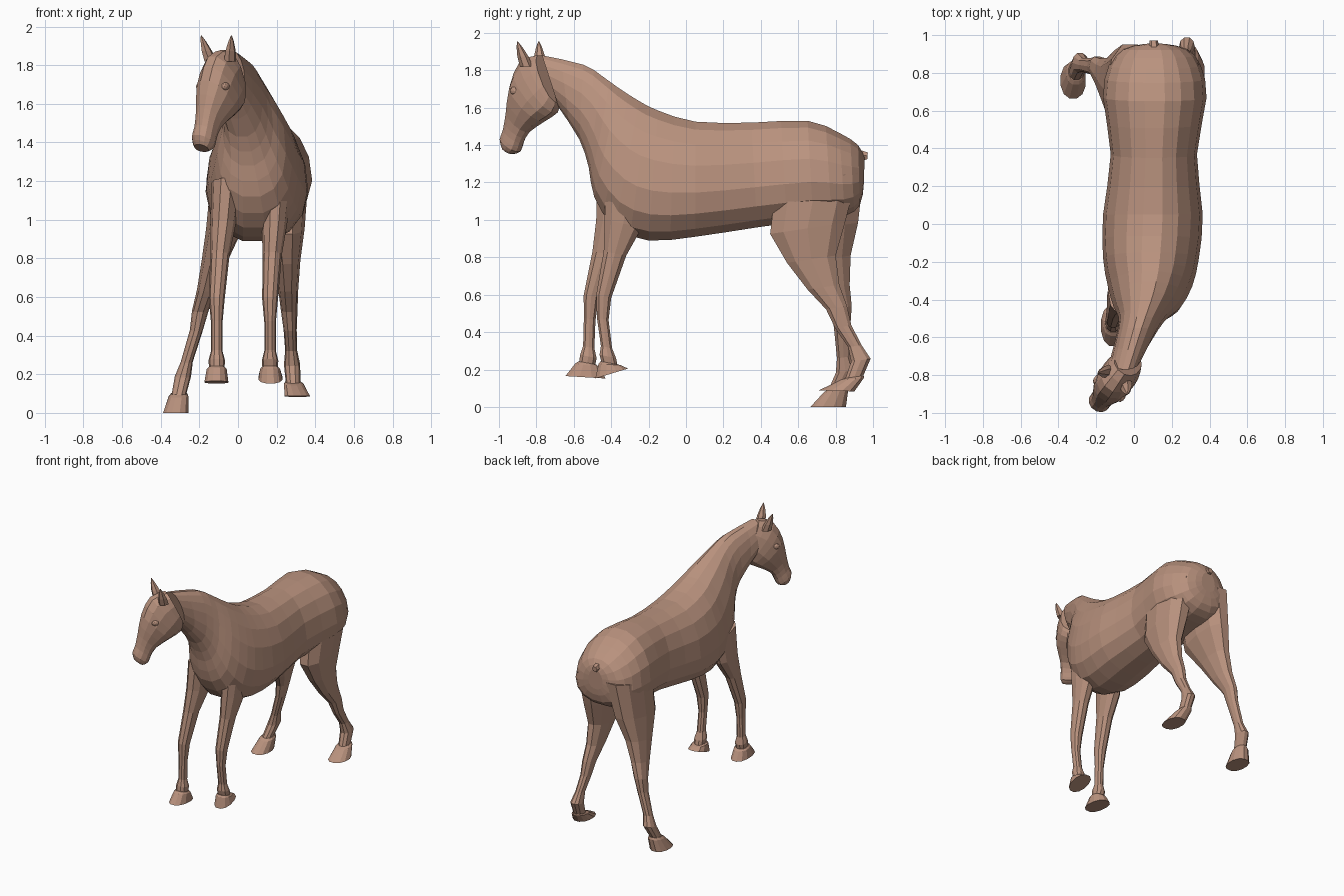
import bpy, bmesh, math
from mathutils import Vector, Matrix

if "Cube" in bpy.data.objects:
    bpy.data.objects.remove(bpy.data.objects["Cube"])

coat = bpy.data.materials.new("brown coat")
coat.diffuse_color = (0.49, 0.29, 0.21, 1)
coat.use_nodes = True
coat.node_tree.nodes["Principled BSDF"].inputs["Base Color"].default_value = coat.diffuse_color


def finish(name, bm, matrix=None):
    bmesh.ops.recalc_face_normals(bm, faces=bm.faces)
    mesh = bpy.data.meshes.new(name)
    bm.to_mesh(mesh)
    bm.free()
    mesh.materials.append(coat)
    ob = bpy.data.objects.new(name, mesh)
    bpy.context.collection.objects.link(ob)
    if matrix:
        ob.matrix_world = matrix
    return ob


def refine(rings):
    """Insert a smooth in-between ring at every gap."""
    out = []
    for i in range(len(rings) - 1):
        p, q = rings[i], rings[i + 1]
        o, r = rings[max(i - 1, 0)], rings[min(i + 2, len(rings) - 1)]
        out += [p, [(9 * (b + c) - a - d) / 16 for a, b, c, d in zip(o, p, q, r)]]
    return out + [rings[-1]]


def loft(name, rings, sides=12, egg=0.0, power=0.9, matrix=None):
    """Ring = centre x, front/top y z, back/bottom y z, half width."""
    bm = bmesh.new()
    loops = []
    for x, ya, za, yb, zb, w in rings:
        a, b = Vector((x, ya, za)), Vector((x, yb, zb))
        loop = []
        for k in range(sides):
            t = 2 * math.pi * (k + 0.5) / sides
            c = math.copysign(abs(math.cos(t)) ** power, math.cos(t))
            s = math.copysign(abs(math.sin(t)) ** power, math.sin(t))
            c /= math.cos(math.pi / sides) ** power
            p = (a + b) / 2 + (a - b) / 2 * c
            p.x += w * s * (1 - egg * c)
            loop.append(bm.verts.new(p))
        loops.append(loop)
    for l, m in zip(loops, loops[1:]):
        for k in range(sides):
            j = (k + 1) % sides
            bm.faces.new((l[k], l[j], m[j], m[k]))
    bm.faces.new(loops[0])
    bm.faces.new(loops[-1])
    return finish(name, bm, matrix)


# Trunk and neck, rump to poll
trunk = [
    (.11, .955, 1.33, .95, 1.18, .06),
    (.11, .92, 1.40, .93, 1.08, .17),
    (.11, .82, 1.465, .85, 1.02, .24),
    (.11, .65, 1.53, .68, 1.0, .27),
    (.105, .35, 1.52, .38, .96, .225),
    (.10, .05, 1.525, .05, .91, .26),
    (.09, -.15, 1.585, -.20, .89, .25),
    (.085, -.25, 1.635, -.38, .96, .22),
    (.07, -.36, 1.705, -.49, 1.12, .175),
    (.05, -.45, 1.77, -.52, 1.28, .13),
    (.02, -.55, 1.83, -.57, 1.43, .105),
    (-.045, -.77, 1.88, -.68, 1.6, .08),
]
loft("body_and_neck", refine(trunk), 16, egg=0.14)

# Head, built facing -y and turned to the side: brow y z, jaw y z, half width
turn = Matrix.Translation((-.08, -.80, 0)) @ Matrix.Rotation(math.radians(-36), 4, 'Z')
head = [
    (.02, 1.88, .14, 1.63, .075),
    (-.09, 1.845, .12, 1.575, .095),
    (-.155, 1.72, .04, 1.53, .098),
    (-.185, 1.58, -.06, 1.47, .066),
    (-.205, 1.49, -.10, 1.41, .058),
    (-.225, 1.44, -.12, 1.365, .06),
    (-.215, 1.39, -.16, 1.352, .042),
]
loft("head", refine([(0, *r) for r in head]), 12, egg=0.05, matrix=turn)

# Eyes and tapering ears
for side, label in ((-1, "left"), (1, "right")):
    bm = bmesh.new()
    shape = Matrix.Translation((side * .08, -.085, 1.69)) @ Matrix.Diagonal((.6, 1, .75, 1))
    bmesh.ops.create_icosphere(bm, subdivisions=2, radius=.03, matrix=shape)
    finish(label + "_eye", bm, turn)
    ear = []
    for t in (0, .4, .75, 1):
        r = .03 * (1 - t ** 2) + .002
        z = 1.82 + .135 * t
        ear.append((side * (.062 + .035 * t), -.02 - .035 * t - r, z,
                    -.02 - .035 * t + r, z, r * .9))
    loft(label + "_ear", ear, 6, matrix=turn)


def leg(name, rows, slant, sole):
    """Row = x, y, z, half depth, half width; the hoof runs from last row to sole."""
    rings = [(x, y - d, z - slant * d, y + d, z + slant * d, w) for x, y, z, d, w in rows]
    loft(name + "_leg", rings, 10)
    top, hoof = rings[-1], []
    for t, grow in ((0, .004), (.15, .01), (1, 0)):
        x, ya, za, yb, zb, w = [p + (q - p) * t for p, q in zip(top, sole)]
        hoof.append((x, ya - grow, za, yb + grow, zb, w + grow))
    loft(name + "_hoof", hoof, 12)


# Front legs: height, half depth, half width, left y, right y
front = [
    (1.19, .125, .078, -.35, -.305),
    (.98, .10, .066, -.38, -.335),
    (.82, .06, .05, -.44, -.38),
    (.59, .04, .041, -.507, -.44),
    (.47, .031, .03, -.515, -.445),
    (.32, .03, .03, -.52, -.425),
    (.27, .044, .043, -.522, -.418),
    (.235, .043, .04, -.528, -.41),
]
for label, xa, xb, col, sole in (
        ("left", -.06, -.11, 3, (-.112, -.645, .165, -.43, .152, .064)),
        ("right", .20, .166, 4, (.168, -.485, .152, -.31, .205, .064))):
    leg(label + "_front", [(xa + (xb - xa) * min(1, i / 3), r[col], r[0], r[1], r[2])
                           for i, r in enumerate(front)], -.2, sole)

# Hind legs: height, half depth, half width, left x, left y, right y
hind = [
    (1.22, .22, .12, -.02, .73, .70),
    (.955, .20, .095, -.07, .72, .65),
    (.79, .13, .068, -.12, .75, .67),
    (.64, .085, .052, -.16, .79, .735),
    (.53, .056, .043, -.195, .83, .805),
    (.43, .044, .034, -.215, .835, .84),
    (.265, .036, .031, -.265, .843, .903),
    (.19, .052, .042, -.285, .853, .935),
    (.10, .048, .038, -.305, .81, .90),
]
leg("left_hind", [(x, y, z, d, w) for z, d, w, x, y, _ in hind],
    .15, (-.322, .665, 0, .855, 0, .068))
leg("right_hind", [(.245 + .005 * i, y, z + (.06 if i > 5 else 0), d, w)
                   for i, (z, d, w, _, _, y) in enumerate(hind)],
    .15, (.308, .71, .088, .90, .083, .068))

# Docked tail
loft("tail_stub", [(.105, .90, 1.385, .92, 1.31, .03),
                   (.105, .972, 1.36, .97, 1.325, .022)], 6)
